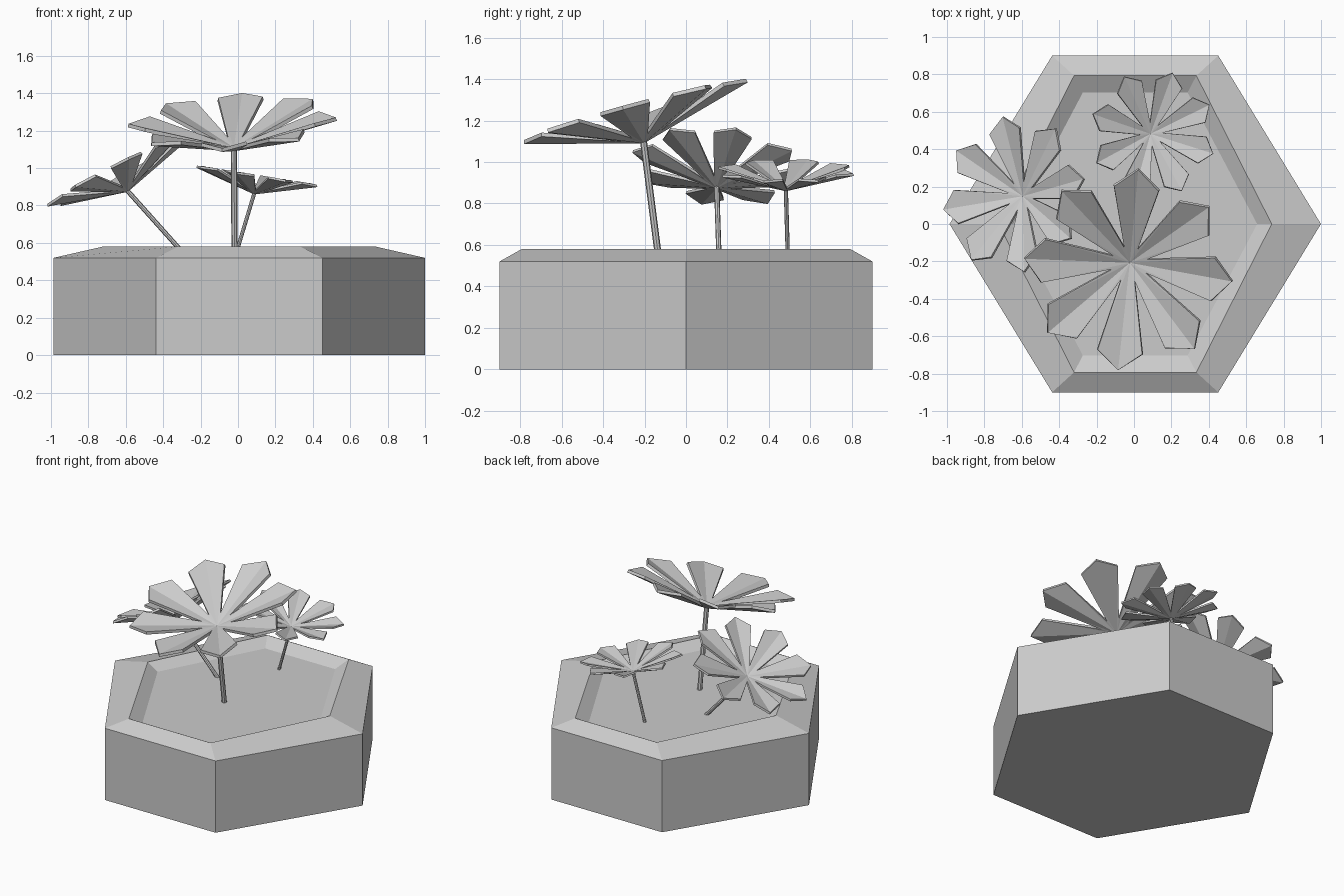
import bpy, bmesh
from math import sin, cos, pi, radians
from mathutils import Vector

if "Cube" in bpy.data.objects:
    bpy.data.objects.remove(bpy.data.objects["Cube"])

CX = 0.0065


def make_object(name, bm):
    bmesh.ops.recalc_face_normals(bm, faces=bm.faces)
    mesh = bpy.data.meshes.new(name)
    bm.to_mesh(mesh)
    bm.free()
    ob = bpy.data.objects.new(name, mesh)
    bpy.context.collection.objects.link(ob)
    return ob


# hexagonal planter: stacked rings, bevelled rim sloping in to the soil
def planter():
    bm = bmesh.new()
    rings = []
    # tip x, corner x, corner y, z
    for tx, cx, cy, z in [(0.993, 0.444, 0.9, 0), (0.993, 0.444, 0.9, 0.52),
                          (0.73, 0.327, 0.793, 0.58), (0.652, 0.28, 0.703, 0.53)]:
        pts = [(tx, 0), (cx, cy), (-cx, cy), (-tx, 0), (-cx, -cy), (cx, -cy)]
        rings.append([bm.verts.new((x + CX, y, z)) for x, y in pts])
    for a, b in zip(rings, rings[1:]):
        for i in range(6):
            j = (i + 1) % 6
            bm.faces.new((a[i], a[j], b[j], b[i]))
    bm.faces.new(rings[0][::-1])
    bm.faces.new(rings[-1])
    make_object("planter", bm)


# flower head: eight creased, pointed petals sharing a small hub
def flower_head(name, centre, normal, size, phase, cup=15):
    bm = bmesh.new()
    rot = Vector((0, 0, 1)).rotation_difference(Vector(normal))
    cu = radians(cup)

    def vert(ang, r, w, lift):
        x, z = r * cos(cu) - lift * sin(cu), r * sin(cu) + lift * cos(cu)
        p = Vector((x * cos(ang) - w * sin(ang), x * sin(ang) + w * cos(ang), z))
        return bm.verts.new(Vector(centre) + rot @ (p * size))

    hub = vert(0, 0, 0, 0)
    angs = [radians(phase) + i * pi / 4 for i in range(8)]
    notch = [vert(a + pi / 8, 0.18, 0, 0.01) for a in angs]
    for i, a in enumerate(angs):
        tip = vert(a, 1, 0, 0)
        left = vert(a, 0.83, 0.21, 0.055)
        right = vert(a, 0.83, -0.21, 0.055)
        bm.faces.new((hub, tip, left))
        bm.faces.new((hub, left, notch[i]))
        bm.faces.new((hub, right, tip))
        bm.faces.new((hub, notch[i - 1], right))
    ob = make_object(name, bm)
    mod = ob.modifiers.new("thickness", 'SOLIDIFY')
    mod.thickness = 0.034 * size
    mod.offset = 0


# straight leaning stem
def stem(name, base, top, radius):
    base, top = Vector(base), Vector(top)
    d = top - base
    bpy.ops.mesh.primitive_cylinder_add(vertices=8, radius=radius, depth=d.length,
                                        location=(base + top) / 2)
    ob = bpy.context.object
    ob.name = name
    ob.rotation_mode = 'QUATERNION'
    ob.rotation_quaternion = Vector((0, 0, 1)).rotation_difference(d)


planter()
# name, stem base, flower centre, facing, petal length, petal phase
for name, base, centre, normal, size, phase in [
        ("large", (-0.018, -0.13, 0.52), (-0.022, -0.205, 1.10), (-0.06, -0.27, 1), 0.58, 84),
        ("medium", (-0.27, 0.16, 0.52), (-0.592, 0.148, 0.88), (-0.5, 0.1, 1), 0.44, 10),
        ("small", (-0.017, 0.492, 0.52), (0.087, 0.482, 0.865), (0.16, 0, 1), 0.355, 27)]:
    stem(name + "_stem", base, centre, 0.029 * size)
    flower_head(name + "_flower", centre, normal, size, phase)
